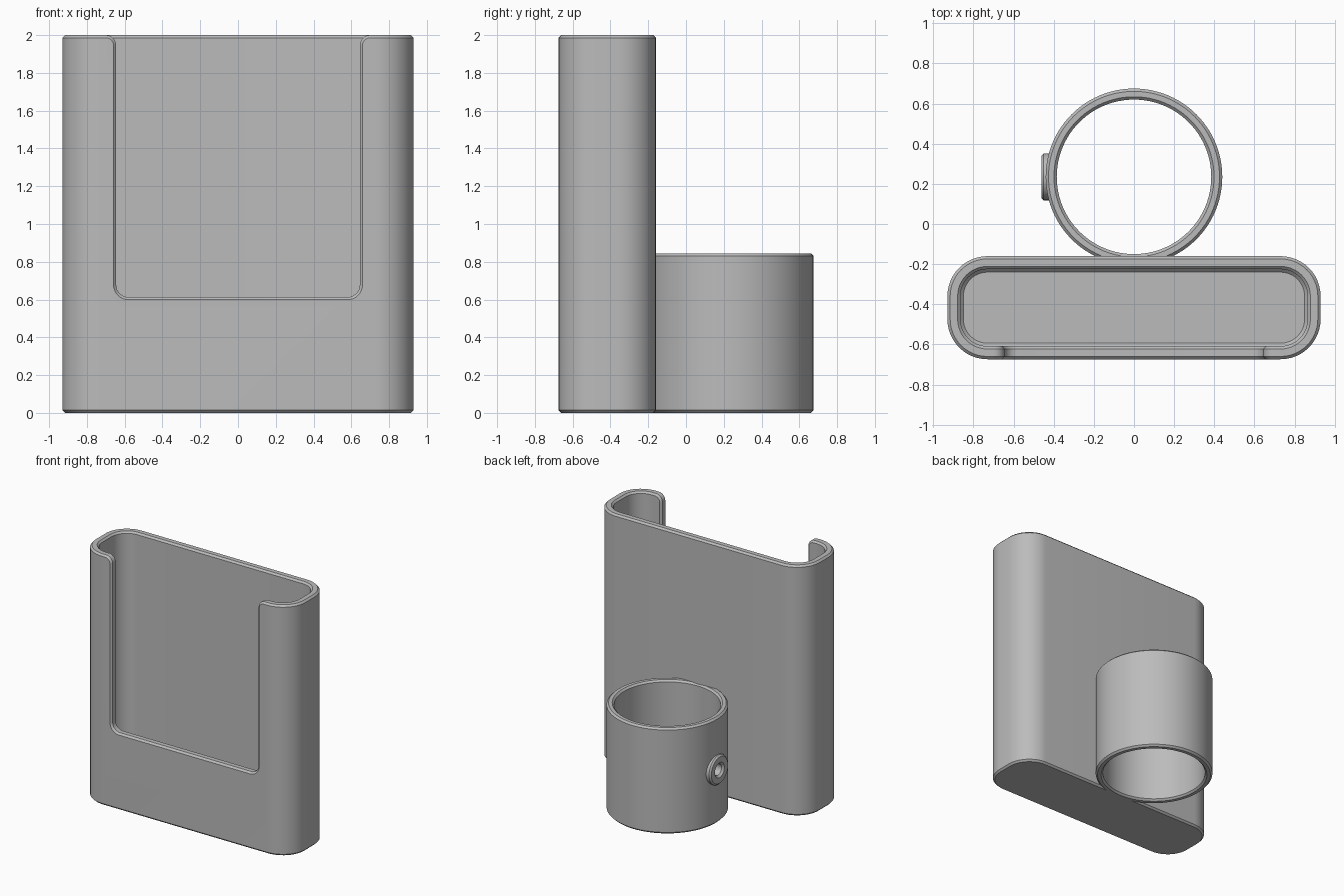
import bpy, bmesh, math
from mathutils import Matrix

cube = bpy.data.objects.get("Cube")
if cube:
    bpy.data.objects.remove(cube, do_unlink=True)

grey = bpy.data.materials.new("plain grey plastic")
grey.use_nodes = True
grey.diffuse_color = (0.5, 0.5, 0.5, 1)
grey.node_tree.nodes["Principled BSDF"].inputs["Base Color"].default_value = (0.5, 0.5, 0.5, 1)


def arc(cx, cy, r, start, end, steps=12):
    """Points along an arc, angles in degrees."""
    angles = [math.radians(start + (end - start) * i / steps) for i in range(steps + 1)]
    return [(cx + r * math.cos(a), cy + r * math.sin(a)) for a in angles]


def add_object(name, bm):
    bmesh.ops.recalc_face_normals(bm, faces=bm.faces)
    mesh = bpy.data.meshes.new(name)
    bm.to_mesh(mesh)
    bm.free()
    obj = bpy.data.objects.new(name, mesh)
    bpy.context.collection.objects.link(obj)
    mesh.materials.append(grey)
    return obj


def loft(name, rings, closed=False):
    """Skin a list of point rings; cap the ends, or join last ring to first."""
    bm = bmesh.new()
    loops = [[bm.verts.new(p) for p in ring] for ring in rings]
    pairs = list(zip(loops, loops[1:]))
    if closed:
        pairs.append((loops[-1], loops[0]))
    else:
        bm.faces.new(loops[0])
        bm.faces.new(loops[-1])
    for low, high in pairs:
        for i in range(len(low)):
            j = (i + 1) % len(low)
            bm.faces.new((low[i], low[j], high[j], high[i]))
    return add_object(name, bm)


def lathe(name, profile, steps):
    """Turn a closed (radius, height) profile about z."""
    rings = []
    for r, z in profile:
        turn = [math.tau * i / steps for i in range(steps)]
        rings.append([(r * math.cos(a), r * math.sin(a), z) for a in turn])
    return loft(name, rings, closed=True)


def select(obj):
    bpy.ops.object.select_all(action='DESELECT')
    obj.select_set(True)
    bpy.context.view_layer.objects.active = obj


def cut(obj, cutter):
    mod = obj.modifiers.new("cut", 'BOOLEAN')
    mod.operation = 'DIFFERENCE'
    mod.solver = 'EXACT'
    mod.object = cutter
    select(obj)
    bpy.ops.object.modifier_apply(modifier=mod.name)
    bpy.data.objects.remove(cutter, do_unlink=True)


HALF_W, HALF_D, MID_Y, CORNER = 0.93, 0.257, -0.417, 0.2
WALL, CHAMFER = 0.065, 0.014


def slab_section(inset, z):
    """Rounded rectangle at height z, shrunk by inset."""
    r = CORNER - inset
    x, y = HALF_W - CORNER, HALF_D - CORNER
    pts = []
    for k, (sx, sy) in enumerate(((1, 1), (-1, 1), (-1, -1), (1, -1))):
        pts += arc(sx * x, MID_Y + sy * y, r, 90 * k, 90 * k + 90)
    return [(px, py, z) for px, py in pts]


# Flat pocket with a closed floor
holder = loft("holder_pocket", [slab_section(0, 0), slab_section(0, 2)])
cavity = loft("cavity_cutter", [slab_section(WALL + 0.015, 0.06),
                                slab_section(WALL, 0.075),
                                slab_section(WALL, 2.2)])
cut(holder, cavity)

# Front opening: rounded lower corners, flared upper corners
OPEN_X, OPEN_Z, LOW_R, TOP_R = 0.645, 0.613, 0.065, 0.055
half = arc(OPEN_X - LOW_R, OPEN_Z + LOW_R, LOW_R, -90, 0, 8)
half += arc(OPEN_X + TOP_R, 2 - TOP_R, TOP_R, 180, 90, 8)
half.append((OPEN_X + TOP_R, 2.2))
outline = half + [(-x, z) for x, z in reversed(half)]
opening = loft("opening_cutter", [[(x, y, z) for x, z in outline] for y in (-1, MID_Y)])
cut(holder, opening)

# Chamfer on every sharp rim
bevel = holder.modifiers.new("rim chamfer", 'BEVEL')
bevel.width = CHAMFER
bevel.segments = 1
bevel.limit_method = 'ANGLE'
bevel.angle_limit = math.radians(50)
bevel.use_clamp_overlap = False
select(holder)
bpy.ops.object.modifier_apply(modifier=bevel.name)

# Open round sleeve on the back
RING_Y, R_OUT, R_IN, RING_H, HOLE_Z = 0.235, 0.44, 0.385, 0.845, 0.43
c = CHAMFER
sleeve = lathe("back_sleeve", [
    (R_IN, c), (R_IN + c, 0), (R_OUT - c, 0), (R_OUT, c),
    (R_OUT, RING_H - c), (R_OUT - c, RING_H), (R_IN + c, RING_H), (R_IN, RING_H - c)], 96)
sleeve.data.transform(Matrix.Translation((0, RING_Y, 0)))

# Raised screw boss on the side of the sleeve, with its hole
sideways = Matrix.Translation((0, RING_Y, HOLE_Z)) @ Matrix.Rotation(-math.pi / 2, 4, 'Y')
HOLE_R = 0.045
boss = lathe("screw_boss", [
    (HOLE_R, 0.40), (HOLE_R, 0.447), (HOLE_R + 0.015, 0.462),
    (0.105, 0.462), (0.117, 0.45), (0.117, 0.40)], 40)
boss.data.transform(sideways)
drill = loft("hole_cutter", [[(x, y, z) for x, y in arc(0, 0, HOLE_R, 0, 351, 39)]
                             for z in (0.3, 0.6)])
drill.data.transform(sideways)
cut(sleeve, drill)

for obj in (holder, sleeve, boss):
    select(obj)
    bpy.ops.object.shade_smooth_by_angle(angle=math.radians(30))
